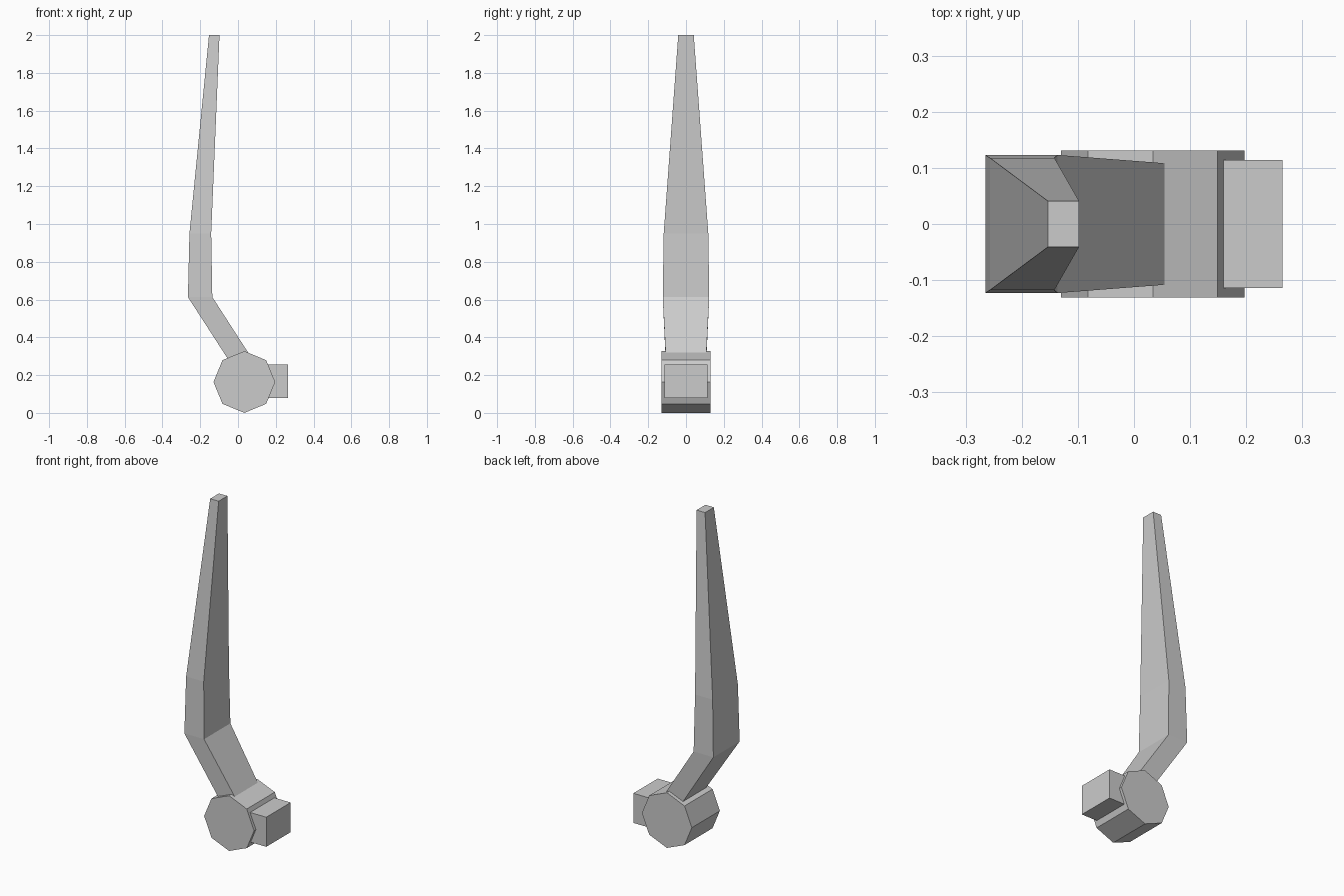
import bpy, bmesh
from math import pi
from mathutils import Matrix

if "Cube" in bpy.data.objects:
    bpy.data.objects.remove(bpy.data.objects["Cube"])


def add_object(name, bm):
    bmesh.ops.recalc_face_normals(bm, faces=bm.faces)
    mesh = bpy.data.meshes.new(name)
    bm.to_mesh(mesh)
    bm.free()
    obj = bpy.data.objects.new(name, mesh)
    bpy.context.collection.objects.link(obj)
    return obj


# Pivot hub: eight-sided cylinder lying along y, corner pointing up
bm = bmesh.new()
bmesh.ops.create_cone(bm, cap_ends=True, segments=8, radius1=0.1635, radius2=0.1635, depth=0.262,
                      matrix=Matrix.Translation((0.0335, 0, 0.1635)) @ Matrix.Rotation(pi / 2, 4, 'X'))
# make sure a corner points straight up
top = max(bm.verts, key=lambda v: v.co.z)
if abs(top.co.x - 0.0335) > 0.01:
    bmesh.ops.rotate(bm, verts=bm.verts, cent=(0.0335, 0, 0.1635),
                     matrix=Matrix.Rotation(pi / 8, 3, 'Y'))
add_object("pivot_hub", bm)

# Mounting block sunk into the front of the hub
bm = bmesh.new()
x0, x1, z0, z1 = 0.10, 0.265, 0.08, 0.255
bmesh.ops.create_cube(bm, size=1, matrix=Matrix.Translation(((x0 + x1) / 2, 0, (z0 + z1) / 2))
                      @ Matrix.Diagonal((x1 - x0, 0.228, z1 - z0, 1)))
add_object("mounting_block", bm)

# Lever arm: rectangular sections (left x, left z, right x, right z, half width)
sections = [
    (0.0, 0.203, 0.11, 0.232, 0.104),
    (-0.265, 0.613, -0.136, 0.613, 0.123),
    (-0.257, 0.95, -0.142, 0.95, 0.118),
    (-0.1535, 2.0, -0.098, 2.0, 0.041),
]
bm = bmesh.new()
rings = []
for lx, lz, rx, rz, w in sections:
    rings.append([bm.verts.new(p) for p in
                  ((lx, -w, lz), (rx, -w, rz), (rx, w, rz), (lx, w, lz))])
for a, b in zip(rings, rings[1:]):
    for i in range(4):
        j = (i + 1) % 4
        bm.faces.new((a[i], a[j], b[j], b[i]))
bm.faces.new(rings[0][::-1])
bm.faces.new(rings[-1])
add_object("lever_arm", bm)
